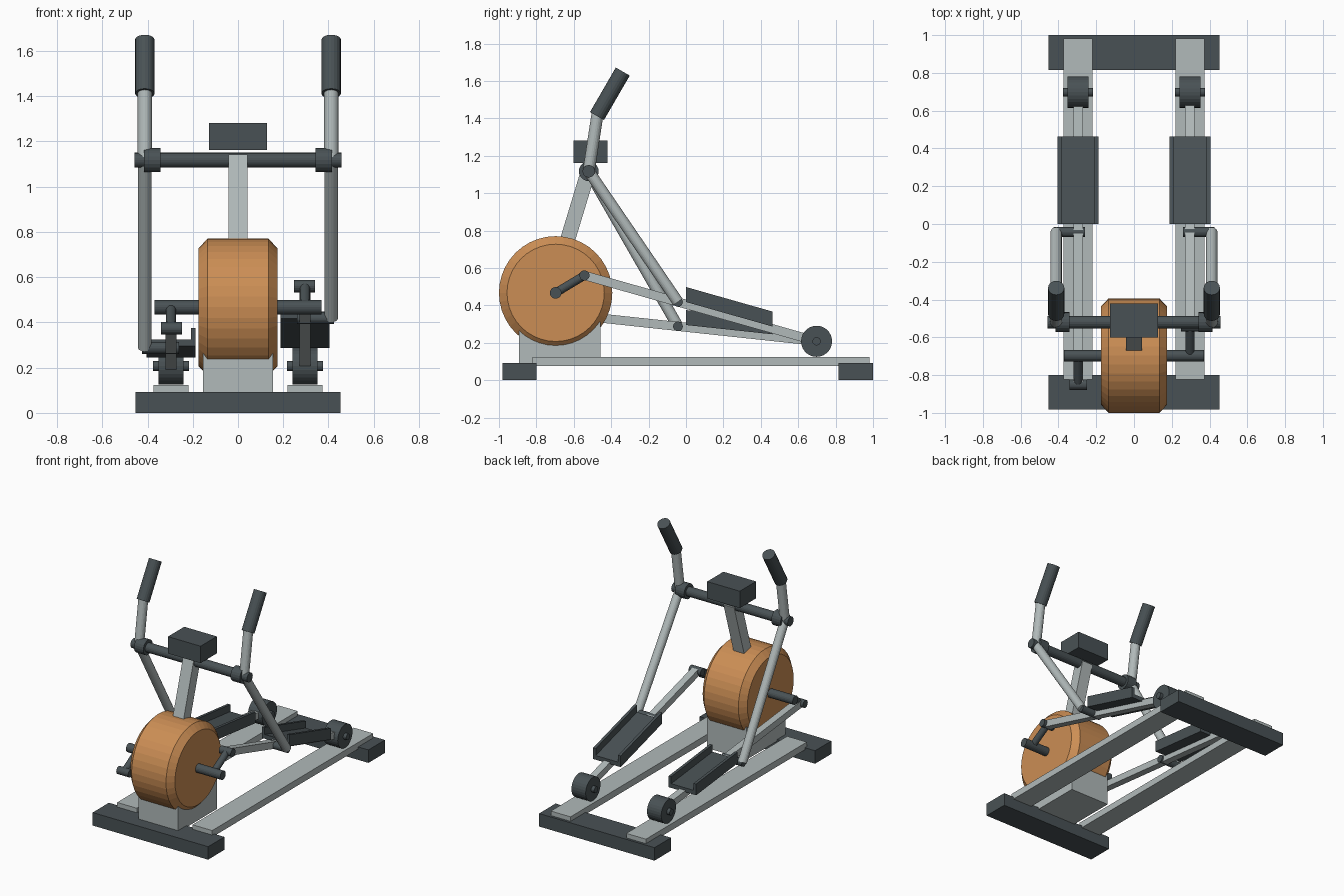
import bpy, bmesh, math
from mathutils import Vector, Matrix

if "Cube" in bpy.data.objects:
    bpy.data.objects.remove(bpy.data.objects["Cube"])


def material(name, rgb):
    m = bpy.data.materials.new(name)
    m.diffuse_color = (*rgb, 1)
    m.use_nodes = True
    m.node_tree.nodes["Principled BSDF"].inputs["Base Color"].default_value = m.diffuse_color
    return m


STEEL = material("light_steel", (0.44, 0.49, 0.49))
DARK = material("dark_grey", (0.066, 0.083, 0.09))
ORANGE = material("orange", (0.60, 0.27, 0.09))


def finish(name, bm, mat):
    bmesh.ops.recalc_face_normals(bm, faces=bm.faces)
    me = bpy.data.meshes.new(name)
    bm.to_mesh(me)
    bm.free()
    me.materials.append(mat)
    ob = bpy.data.objects.new(name, me)
    bpy.context.collection.objects.link(ob)
    return ob


def box(name, lo, hi, mat):
    bm = bmesh.new()
    bmesh.ops.create_cube(bm, size=1)
    lo, hi = Vector(lo), Vector(hi)
    for v in bm.verts:
        v.co = (lo + hi) / 2 + v.co * (hi - lo)
    return finish(name, bm, mat)


def tube(name, a, b, r, mat, sides=20):
    """Round bar from a to b."""
    a, b = Vector(a), Vector(b)
    d = b - a
    bm = bmesh.new()
    bmesh.ops.create_cone(bm, cap_ends=True, segments=sides, radius1=r, radius2=r, depth=d.length)
    rot = Vector((0, 0, 1)).rotation_difference(d).to_matrix().to_4x4()
    bm.transform(Matrix.Translation((a + b) / 2) @ rot)
    return finish(name, bm, mat)


def beam(name, x, a, b, width, thick, mat):
    """Square bar between two (y, z) points at a fixed x."""
    a, b = Vector((x, *a)), Vector((x, *b))
    d = b - a
    bm = bmesh.new()
    bmesh.ops.create_cube(bm, size=1)
    bm.transform(Matrix.Diagonal((width, d.length, thick, 1)))
    bm.transform(Matrix.Translation((a + b) / 2) @ Matrix.Rotation(math.atan2(d.z, d.y), 4, 'X'))
    return finish(name, bm, mat)


def tray(name, x, z0, slope):
    """Sloped foot tray: a U section extruded along y."""
    w, t, h = 0.108, 0.02, 0.08
    section = [(-w, 0), (w, 0), (w, h), (w - t, h), (w - t, 0.03),
               (-w + t, 0.03), (-w + t, h), (-w, h)]
    bm = bmesh.new()
    face = bm.faces.new([bm.verts.new((x + px, 0, z0 + pz)) for px, pz in section])
    ext = bmesh.ops.extrude_face_region(bm, geom=[face])
    moved = [v for v in ext["geom"] if isinstance(v, bmesh.types.BMVert)]
    bmesh.ops.translate(bm, verts=moved, vec=(0, 0.463, 0.463 * slope))
    return finish(name, bm, DARK)


# Base frame
box("front_foot", (-0.453, -0.982, 0), (0.453, -0.80, 0.092), DARK)
box("rear_foot", (-0.453, 0.815, 0), (0.453, 1.0, 0.092), DARK)
box("wheel_stand", (-0.155, -0.893, 0.08), (0.155, -0.457, 0.31), STEEL)

# Flywheel housing with chamfered rims
WY, WZ = -0.697, 0.467
bm = bmesh.new()
rings = []
for x, r in ((-0.175, 0.26), (-0.135, 0.303), (0.135, 0.303), (0.175, 0.26)):
    rings.append([bm.verts.new((x, WY + r * math.sin(k * math.tau / 40), WZ + r * math.cos(k * math.tau / 40)))
                  for k in range(40)])
for p, q in zip(rings, rings[1:]):
    for k in range(40):
        j = (k + 1) % 40
        bm.faces.new((p[k], p[j], q[j], q[k]))
bm.faces.new(rings[0])
bm.faces.new(rings[-1])
finish("flywheel", bm, ORANGE)
tube("wheel_axle", (-0.37, WY, WZ), (0.37, WY, WZ), 0.031, DARK)

# Mast, console and cross bar
beam("mast", 0, (-0.70, 0.53), (-0.518, 1.13), 0.084, 0.08, STEEL)
box("console", (-0.128, -0.602, 1.162), (0.128, -0.42, 1.282), DARK)
PY, PZ = -0.52, 1.117
tube("handle_cross_bar", (-0.457, PY, PZ), (0.457, PY, PZ), 0.033, DARK)

# Moving parts; the two cranks point in opposite directions
RY, RZ = 0.698, 0.208
for s, side in ((1, "right"), (-1, "left")):
    x = s * 0.296
    box(side + "_rail", (x - 0.077, -0.822, 0.077), (x + 0.077, 0.982, 0.124), STEEL)

    # Crank and pin
    cy, cz = WY + s * 0.154, WZ + s * 0.093
    tube(side + "_crank", (x, WY, WZ), (x, cy, cz), 0.023, DARK)
    tube(side + "_crank_pin", (s * 0.248, cy, cz), (s * 0.341, cy, cz), 0.027, DARK)

    # Pedal arm, tray and roller
    beam(side + "_pedal_arm", x, (cy, cz), (RY, RZ), 0.05, 0.048, STEEL)
    slope = (RZ - cz) / (RY - cy)
    z_at = lambda y: cz + slope * (y - cy)
    tray(side + "_foot_tray", x, z_at(0) + 0.012, slope)
    tube(side + "_roller", (s * 0.241, RY, RZ), (s * 0.352, RY, RZ), 0.083, DARK, 28)
    tube(side + "_roller_axle", (s * 0.217, RY, RZ), (s * 0.375, RY, RZ), 0.022, DARK)

    # Swinging handle
    hx = s * 0.412
    ly = -0.043
    lz = z_at(ly)
    tube(side + "_handle_collar", (s * 0.342, PY, PZ), (s * 0.415, PY, PZ), 0.053, DARK)
    tube(side + "_lower_handle", (hx, PY, PZ), (hx, ly, lz), 0.03, STEEL)
    tube(side + "_upper_handle", (hx, PY, PZ), (hx, -0.472, 1.43), 0.032, STEEL)
    tube(side + "_grip", (hx, -0.476, 1.412), (hx, -0.338, 1.65), 0.043, DARK)
    tube(side + "_link_pin", (s * 0.26, ly, lz), (s * 0.425, ly, lz), 0.026, DARK)
